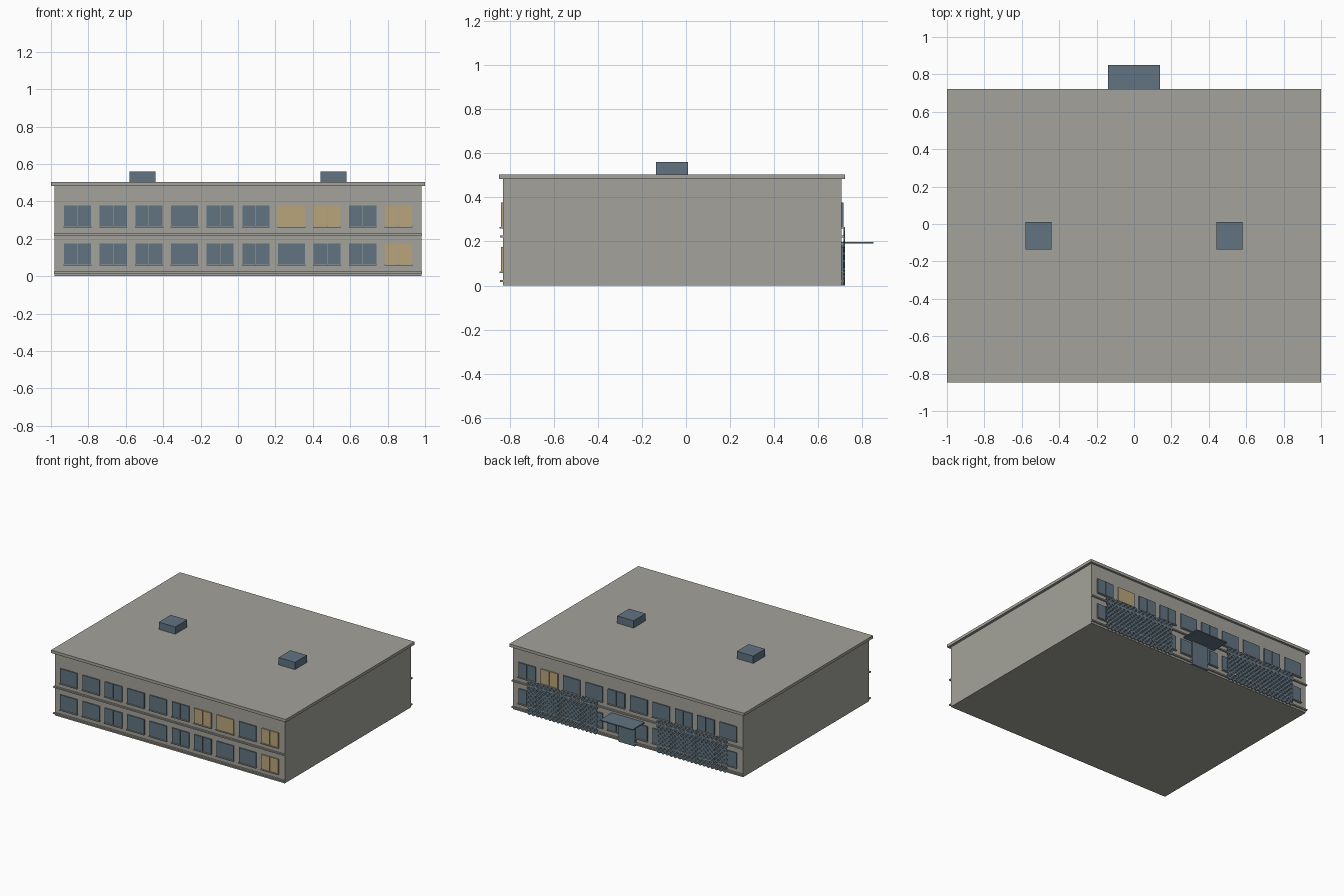
import bpy, bmesh, math
from mathutils import Matrix, Vector

cube = bpy.data.objects.get("Cube")
if cube:
    bpy.data.objects.remove(cube, do_unlink=True)


def material(name, color):
    m = bpy.data.materials.new(name)
    m.use_nodes = True
    m.diffuse_color = (*color, 1)
    bsdf = next(n for n in m.node_tree.nodes if n.type == 'BSDF_PRINCIPLED')
    bsdf.inputs["Base Color"].default_value = (*color, 1)
    bsdf.inputs["Roughness"].default_value = 0.8
    return m


stone = material("warm grey stone", (0.37, 0.362, 0.325))
blue = material("slate blue", (0.12, 0.175, 0.222))
lit = material("lit window tan", (0.49, 0.375, 0.195))


def add_box(bm, x, y, z, index=0, turn=0):
    """Box from (min, max) ranges, optionally turned about y through its centre."""
    ranges = (x, y, z)
    centre = Vector([(a + b) / 2 for a, b in ranges])
    size = [b - a for a, b in ranges]
    mat = Matrix.Translation(centre) @ Matrix.Rotation(turn, 4, 'Y') @ Matrix.Diagonal((*size, 1))
    verts = bmesh.ops.create_cube(bm, size=1, matrix=mat)["verts"]
    for f in {f for v in verts for f in v.link_faces}:
        f.material_index = index


def finish(name, bm, *mats):
    mesh = bpy.data.meshes.new(name)
    bm.to_mesh(mesh)
    bm.free()
    for m in mats:
        mesh.materials.append(m)
    ob = bpy.data.objects.new(name, mesh)
    bpy.context.scene.collection.objects.link(ob)
    return ob


def box(name, x, y, z, mat):
    bm = bmesh.new()
    add_box(bm, x, y, z)
    return finish(name, bm, mat)


def mirror_x(ob):
    ob.modifiers.new("Mirror", 'MIRROR').use_axis[0] = True


FRONT, BACK = -0.83, 0.705
COLUMNS, PITCH, HALF = 10, 0.1905, 0.0725
FLOORS = ((0.063, 0.175), (0.265, 0.377))

# Main block and roof
box("building_body", (-0.98, 0.98), (FRONT, BACK), (0, 0.482), stone)
box("roof_slab", (-1, 1), (-0.847, 0.722), (0.482, 0.504), stone)
mirror_x(box("roof_unit", (0.44, 0.58), (-0.135, 0.01), (0.504, 0.56), blue))


def out(wall, side, depth):
    """Range in y reaching outwards from a wall."""
    return tuple(sorted((wall - side * 0.004, wall + side * depth)))


def facade(prefix, wall, side, lit_cells):
    # Horizontal bands
    bm = bmesh.new()
    for z in (0.015, 0.217):
        add_box(bm, (-0.985, 0.985), out(wall, side, 0.013), (z, z + 0.01))
    finish(prefix + "_bands", bm, stone)

    # Paired window leaves and their sills
    panes, sills = bmesh.new(), bmesh.new()
    for floor, (low, high) in enumerate(FLOORS):
        for col in range(COLUMNS):
            x = (col - (COLUMNS - 1) / 2) * PITCH
            index = int((floor, col) in lit_cells)
            for a, b in ((-HALF, -0.001), (0.001, HALF)):
                add_box(panes, (x + a, x + b), out(wall, side, 0.008), (low, high), index)
            add_box(sills, (x - HALF - 0.002, x + HALF + 0.002),
                    out(wall, side, 0.016), (low - 0.006, low))
    finish(prefix + "_windows", panes, blue, lit)
    finish(prefix + "_sills", sills, stone)


facade("front", FRONT, -1, {(0, 9), (1, 6), (1, 7), (1, 9)})
facade("back", BACK, 1, {(1, 8)})

# Back entrance
box("door", (-0.07, 0.07), (BACK, 0.722), (0, 0.185), blue)
box("entrance_canopy", (-0.14, 0.14), (BACK, 0.85), (0.19, 0.198), blue)

# Diagonal lattice screens beside the entrance
X0, WIDTH, HEIGHT, STEP, BAR = 0.25, 0.605, 0.265, 0.035, 0.013
bm = bmesh.new()
for i in range(1, int((WIDTH + HEIGHT) / STEP) + 1):
    c = i * STEP
    start, end = max(0, c - HEIGHT), min(WIDTH, c)
    length = (end - start) * math.sqrt(2) - BAR
    if length <= 0:
        continue
    z = c - (start + end) / 2
    for flip in (1, -1):
        mid = (start + end) / 2
        x = X0 + (mid if flip == 1 else WIDTH - mid)
        add_box(bm, (x - length / 2, x + length / 2), (0.714, 0.72),
                (z - BAR / 2, z + BAR / 2), turn=flip * math.pi / 4)
mirror_x(finish("lattice_screen", bm, blue))
